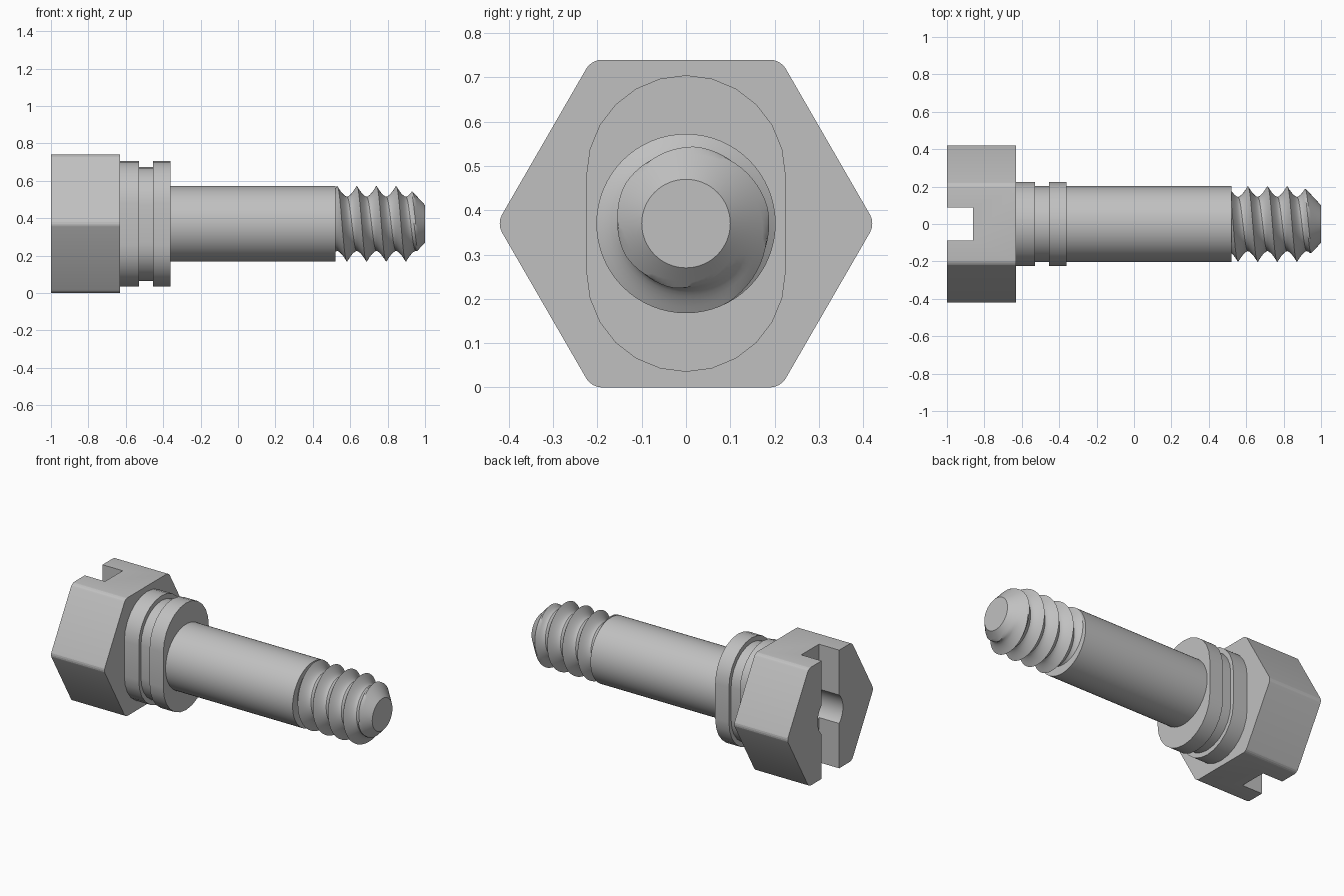
import bpy
import bmesh
from math import sin, cos, pi, radians

if "Cube" in bpy.data.objects:
    bpy.data.objects.remove(bpy.data.objects["Cube"], do_unlink=True)

AXIS_Z = 0.37

steel = bpy.data.materials.new("grey_steel")
steel.use_nodes = True
GREY = (0.53, 0.53, 0.53, 1)
steel.diffuse_color = GREY
steel.node_tree.nodes["Principled BSDF"].inputs["Base Color"].default_value = GREY


def finish(bm, name, angle):
    bmesh.ops.recalc_face_normals(bm, faces=bm.faces[:])
    mesh = bpy.data.meshes.new(name)
    bm.to_mesh(mesh)
    bm.free()
    mesh.materials.append(steel)
    ob = bpy.data.objects.new(name, mesh)
    bpy.context.collection.objects.link(ob)
    smooth(ob, angle)
    return ob


def smooth(ob, angle):
    bpy.ops.object.select_all(action='DESELECT')
    ob.select_set(True)
    bpy.context.view_layer.objects.active = ob
    bpy.ops.object.shade_smooth_by_angle(angle=radians(angle))


def stack(name, sections, angle=30, bevel=0):
    """Closed solid through (x, outline) sections, outlines being (y, z) about the axis."""
    bm = bmesh.new()
    rings = [[bm.verts.new((x, y, AXIS_Z + z)) for y, z in outline]
             for x, outline in sections]
    n = len(rings[0])
    for a, b in zip(rings, rings[1:]):
        for i in range(n):
            j = (i + 1) % n
            bm.faces.new((a[i], a[j], b[j], b[i]))
    bm.faces.new(rings[0])
    bm.faces.new(rings[-1])
    if bevel:
        long_edges = [e for e in bm.edges
                      if abs(e.verts[0].co.x - e.verts[1].co.x) > 0.01]
        bmesh.ops.bevel(bm, geom=long_edges, offset=bevel, segments=4,
                        profile=0.5, affect='EDGES')
    return finish(bm, name, angle)


def polygon(radius, sides):
    return [(radius * cos(2 * pi * i / sides), radius * sin(2 * pi * i / sides))
            for i in range(sides)]


def stadium(radius, half, steps=12):
    upper = [(radius * cos(pi * i / steps), half + radius * sin(pi * i / steps))
             for i in range(steps + 1)]
    return upper + [(-y, -z) for y, z in upper]


# Hexagonal head with a driver slot and a round centre hole
head = stack("hex_head", [(-1, polygon(AXIS_Z / cos(pi / 6), 6)),
                          (-0.63, polygon(AXIS_Z / cos(pi / 6), 6))], 10, 0.022)
slot_outline = [(-0.0875, -0.5), (0.0875, -0.5), (0.0875, 0.5), (-0.0875, 0.5)]
cutters = [stack("slot_cutter", [(-1.1, slot_outline), (-0.86, slot_outline)]),
           stack("hole_cutter", [(-1.1, polygon(0.125, 48)), (-0.78, polygon(0.125, 48))])]
for cutter in cutters:
    cutter.hide_render = True
    mod = head.modifiers.new("cut", 'BOOLEAN')
    mod.operation = 'DIFFERENCE'
    mod.solver = 'EXACT'
    mod.object = cutter
    bpy.context.view_layer.objects.active = head
    bpy.ops.object.modifier_apply(modifier=mod.name)
    bpy.data.objects.remove(cutter, do_unlink=True)
smooth(head, 10)

# Flat-sided collar with a groove around it
wide, narrow = stadium(0.225, 0.11), stadium(0.203, 0.102)
stack("grooved_collar", [(-0.63, wide), (-0.53, wide), (-0.53, narrow),
                         (-0.455, narrow), (-0.455, wide), (-0.36, wide)])

# Plain shank
CREST = 0.2025
stack("shank", [(-0.36, polygon(CREST, 64)), (0.52, polygon(CREST, 64))])

# Helical thread, cut off by the conical tip
START, END, PITCH, ROOT = 0.52, 1.0, 0.105, 0.145
STEPS, COLUMNS = 12, 64


def thread_point(step, column):
    turn = column / COLUMNS
    x = 0.53 + PITCH * (step / STEPS + turn)
    x = min(max(x, START), END)
    phase = ((x - 0.53) / PITCH - turn) % 1
    r = ROOT + (CREST - ROOT) * abs(2 * phase - 1) ** 1.6
    r = min(r, 0.1 + (END - x) * 1.08)
    return (x, -r * sin(2 * pi * turn), AXIS_Z + r * cos(2 * pi * turn))


bm = bmesh.new()
grid = [[bm.verts.new(thread_point(s, c)) for c in range(COLUMNS + 1)]
        for s in range(-2 * STEPS, 5 * STEPS)]
for low, high in zip(grid, grid[1:]):
    for c in range(COLUMNS):
        bm.faces.new((low[c], low[c + 1], high[c + 1], high[c]))
bmesh.ops.remove_doubles(bm, verts=bm.verts[:], dist=0.0002)
# Drop slivers flattened against the two end planes, then cap the ends
flat = [f for f in bm.faces if all(v.co.x < START + 1e-5 for v in f.verts)
        or all(v.co.x > END - 1e-5 for v in f.verts)]
bmesh.ops.delete(bm, geom=flat, context='FACES')
bmesh.ops.holes_fill(bm, edges=[e for e in bm.edges if e.is_boundary], sides=0)
finish(bm, "threaded_tip", 35)
